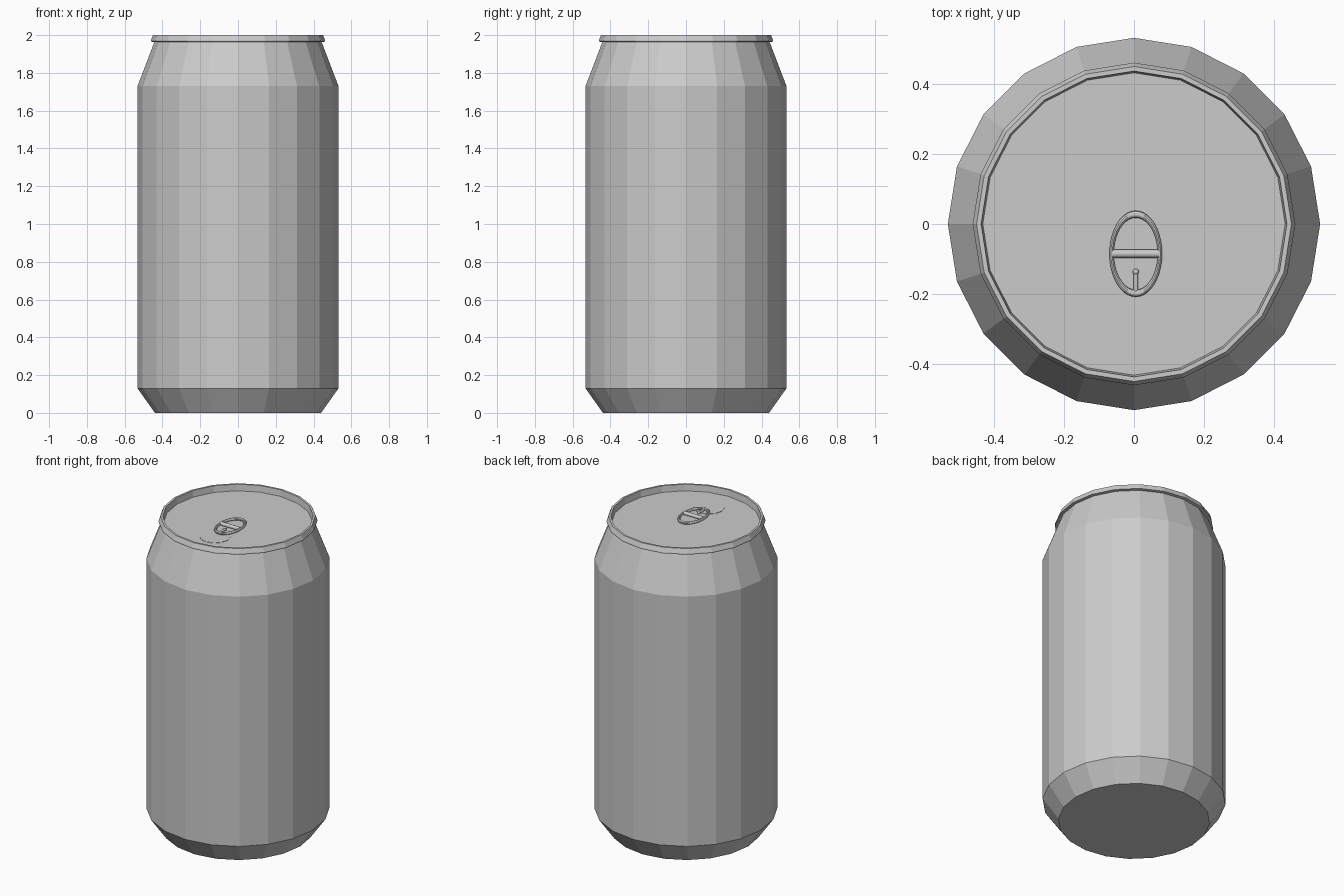
import bpy, bmesh, math

if "Cube" in bpy.data.objects:
    bpy.data.objects.remove(bpy.data.objects["Cube"])

LID_Z = 1.96
TAB_X, TAB_Y, TAB_Z = 0.005, -0.085, LID_Z + 0.008


def make_object(name, bm):
    bmesh.ops.recalc_face_normals(bm, faces=bm.faces)
    mesh = bpy.data.meshes.new(name)
    bm.to_mesh(mesh)
    bm.free()
    obj = bpy.data.objects.new(name, mesh)
    bpy.context.collection.objects.link(obj)
    return obj


def lathe(name, profile, sides):
    """Spin (radius, z) points round z and close both ends with n-gons."""
    bm = bmesh.new()
    rings = []
    for r, z in profile:
        rings.append([bm.verts.new((r * math.cos(2 * math.pi * i / sides),
                                    r * math.sin(2 * math.pi * i / sides), z))
                      for i in range(sides)])
    for a, b in zip(rings, rings[1:]):
        for i in range(sides):
            j = (i + 1) % sides
            bm.faces.new((a[i], a[j], b[j], b[i]))
    bm.faces.new(rings[0])
    bm.faces.new(rings[-1])
    return make_object(name, bm)


def rod(name, start, end, radius):
    """Thin horizontal rod between two points."""
    bpy.ops.mesh.primitive_cylinder_add(vertices=12, radius=radius, depth=(end - start).length,
                                        location=(start + end) / 2)
    obj = bpy.context.object
    obj.name = name
    obj.rotation_euler = (end - start).to_track_quat('Z', 'Y').to_euler()
    bpy.ops.object.shade_smooth_by_angle()
    return obj


# Can body: base, chamfer, wall, neck, rim and recessed lid
lathe("can_body", [(0.44, 0), (0.532, 0.13), (0.532, 1.73), (0.443, 1.963),
                   (0.461, 1.966), (0.461, 1.973), (0.45, 2.0), (0.437, 2.0),
                   (0.432, LID_Z)], 20)

# Oval pull ring
bpy.ops.mesh.primitive_torus_add(major_segments=40, minor_segments=10,
                                 major_radius=0.1, minor_radius=0.009,
                                 location=(TAB_X, TAB_Y, TAB_Z))
ring = bpy.context.object
ring.name = "pull_ring"
ring.scale = (0.69, 1.13, 1)
bpy.ops.object.shade_smooth_by_angle()

# Crossbar and short rivet stem inside the ring
from mathutils import Vector
rod("ring_crossbar", Vector((TAB_X - 0.066, TAB_Y, TAB_Z)),
    Vector((TAB_X + 0.066, TAB_Y, TAB_Z)), 0.012)
rod("ring_stem", Vector((TAB_X, TAB_Y - 0.11, TAB_Z)),
    Vector((TAB_X, TAB_Y - 0.052, TAB_Z)), 0.007)
bpy.ops.mesh.primitive_uv_sphere_add(segments=12, ring_count=8, radius=0.009,
                                     location=(TAB_X, TAB_Y - 0.052, TAB_Z))
bpy.context.object.name = "stem_tip"
bpy.ops.object.shade_smooth_by_angle()

# Paler mouth panel lying on the lid
panel = lathe("mouth_panel", [(0.09, -0.003), (0.09, 0.002)], 12)
panel.location = (TAB_X, -0.24, LID_Z)
pale = bpy.data.materials.new("pale_metal")
pale.diffuse_color = (0.9, 0.9, 0.9, 1)
pale.use_nodes = True
pale.node_tree.nodes["Principled BSDF"].inputs["Base Color"].default_value = pale.diffuse_color
panel.data.materials.append(pale)
